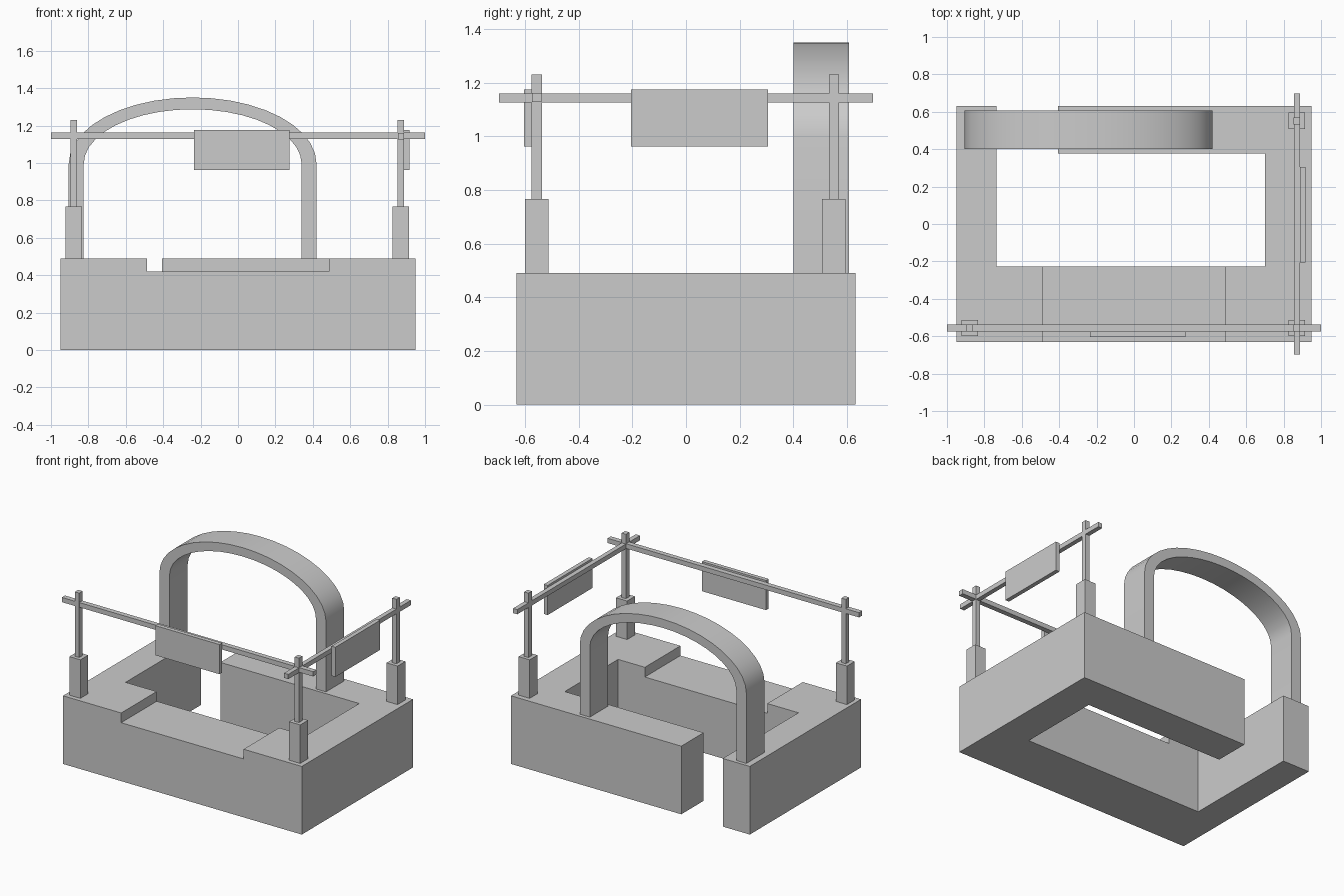
import bpy, bmesh
from math import cos, sin, pi

if "Cube" in bpy.data.objects:
    bpy.data.objects.remove(bpy.data.objects["Cube"])


def mesh_object(name, bm):
    bmesh.ops.recalc_face_normals(bm, faces=bm.faces)
    mesh = bpy.data.meshes.new(name)
    bm.to_mesh(mesh)
    bm.free()
    obj = bpy.data.objects.new(name, mesh)
    bpy.context.collection.objects.link(obj)
    return obj


def box(name, x, y, z):
    """Box from (min, max) ranges."""
    bm = bmesh.new()
    bmesh.ops.create_cube(bm, size=1)
    for v in bm.verts:
        v.co = [r[0] if c < 0 else r[1] for c, r in zip(v.co, (x, y, z))]
    return mesh_object(name, bm)


def extrude(name, points, vector):
    """Closed outline extruded along a vector."""
    bm = bmesh.new()
    face = bm.faces.new([bm.verts.new(p) for p in points])
    new = bmesh.ops.extrude_face_region(bm, geom=[face])["geom"]
    bmesh.ops.translate(bm, vec=vector, verts=[g for g in new if isinstance(g, bmesh.types.BMVert)])
    return mesh_object(name, bm)


def around(c, half):
    return (c - half, c + half)


TOP = 0.49

# Counter: C-shaped ring with a doorway at the back left
outline = [(-0.95, -0.632), (0.95, -0.632), (0.95, 0.632), (-0.405, 0.632), (-0.405, 0.378),
           (0.70, 0.378), (0.70, -0.228), (-0.735, -0.228), (-0.735, 0.632), (-0.95, 0.632)]
counter = extrude("counter", [(x, y, 0) for x, y in outline], (0, 0, TOP))

# Lowered serving section in the front wall
cutter = box("notch_cutter", (-0.487, 0.487), (-0.8, -0.1), (0.42, 0.7))
cutter.hide_render = True
cutter.hide_set(True)
cut = counter.modifiers.new("notch", "BOOLEAN")
cut.operation = "DIFFERENCE"
cut.solver = "EXACT"
cut.object = cutter

# Arch: straight legs with a half-ellipse top
CX, SPRING, N = -0.2425, 0.995, 20


def arch_line(a, b):
    curve = [(CX + a * cos(pi * i / N), 0.40, SPRING + b * sin(pi * i / N)) for i in range(N + 1)]
    return [(CX + a, 0.40, TOP)] + curve + [(CX - a, 0.40, TOP)]


arch = extrude("arch", arch_line(0.6625, 0.355) + arch_line(0.5825, 0.292)[::-1], (0, 0.207, 0))
bpy.context.view_layer.objects.active = arch
arch.select_set(True)
bpy.ops.object.shade_smooth_by_angle(angle=0.6)

# Posts: thick sleeve at the bottom, thin pole above
for name, x, y in (("front_left", -0.878, -0.556), ("front_right", 0.871, -0.556),
                   ("back_right", 0.871, 0.551)):
    box(name + "_sleeve", around(x, 0.044), around(y, 0.044), (TOP, 0.767))
    box(name + "_pole", around(x, 0.017), around(y, 0.019), (0.767, 1.23))

# Rails joining the posts
box("front_rail", (-1, 1), around(-0.556, 0.018), (1.128, 1.162))
box("side_rail", around(0.871, 0.0165), (-0.697, 0.697), (1.126, 1.16))

# Hanging sign boards
box("front_sign", (-0.235, 0.275), (-0.604, -0.574), (0.962, 1.175))
box("side_sign", (0.8875, 0.918), (-0.205, 0.305), (0.962, 1.175))
